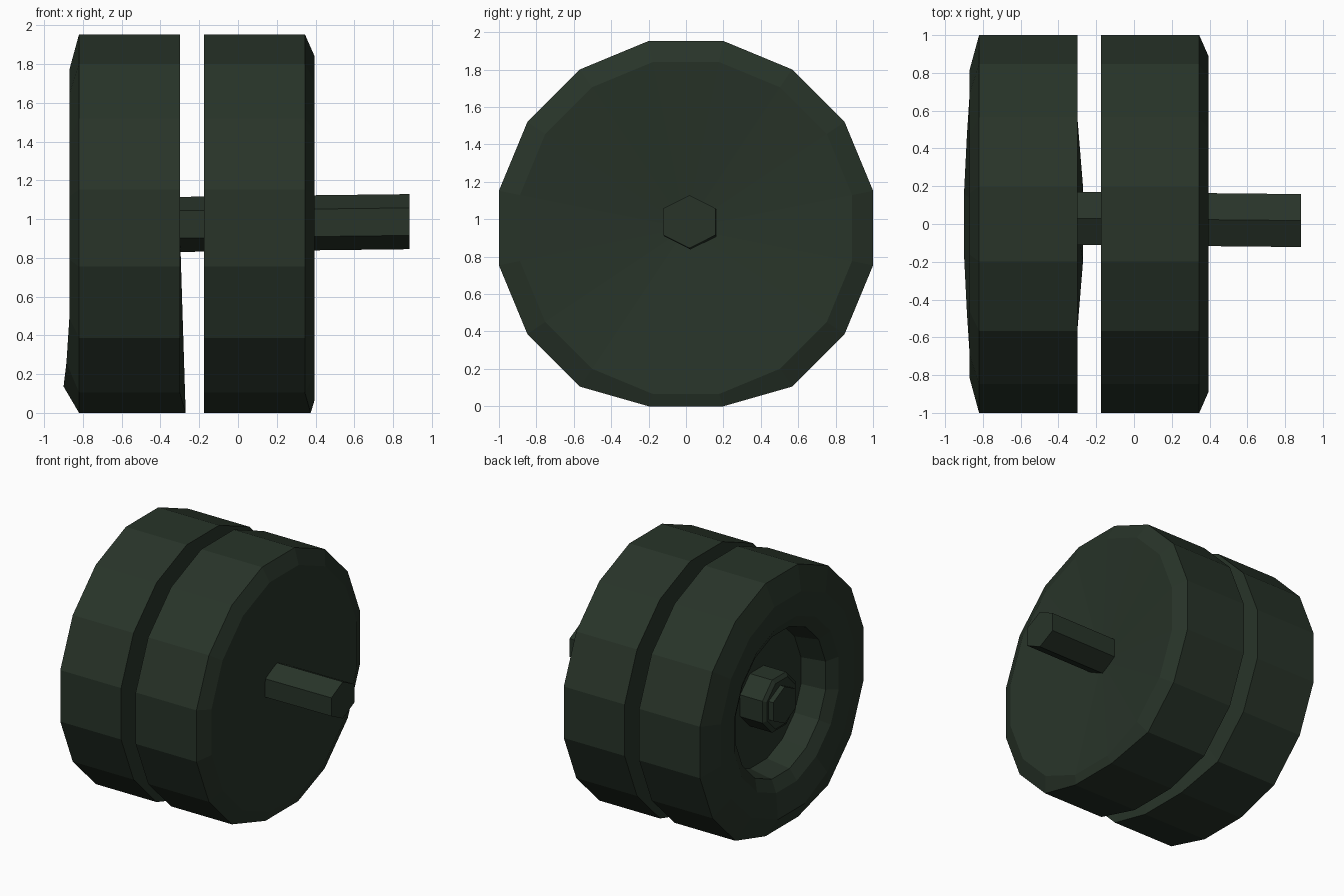
import bpy, bmesh, math

if "Cube" in bpy.data.objects:
    bpy.data.objects.remove(bpy.data.objects["Cube"])

CZ = 0.953      # wheel centre height
SIDES = 16

rubber = bpy.data.materials.new("dark_green")
rubber.diffuse_color = (0.021, 0.034, 0.022, 1)
rubber.use_nodes = True
rubber.node_tree.nodes["Principled BSDF"].inputs["Base Color"].default_value = rubber.diffuse_color


def finish(name, bm):
    bmesh.ops.recalc_face_normals(bm, faces=bm.faces)
    me = bpy.data.meshes.new(name)
    bm.to_mesh(me)
    bm.free()
    me.materials.append(rubber)
    ob = bpy.data.objects.new(name, me)
    bpy.context.collection.objects.link(ob)
    return ob


def lathe(name, profile, sides, centre=(0, CZ), bulge=None, y_scale=1.0, phase=0.5):
    """Spin (x, radius) points around the x axis; radius 0 closes to a point."""
    bm = bmesh.new()
    rings = []
    for i, (x, r) in enumerate(profile):
        cy, cz = centre(x) if callable(centre) else centre
        if r == 0:
            rings.append([bm.verts.new((x, cy, cz))] * sides)
            continue
        ring = []
        for k in range(sides):
            a = 2 * math.pi * (k + phase) / sides
            z = cz + r * math.sin(a)
            dx = bulge(i, math.sin(a)) if bulge else 0
            ring.append(bm.verts.new((x + dx, cy + r * math.cos(a) * y_scale, max(z, 0))))
        rings.append(ring)
    for a, b in zip(rings, rings[1:]):
        for k in range(sides):
            n = (k + 1) % sides
            vs = list(dict.fromkeys((a[k], a[n], b[n], b[k])))
            bm.faces.new(vs)
    return finish(name, bm)


# Outer wheel: tyre, rim lip and recessed dish, sagging at the ground
def outer_bulge(i, s):
    if i == 1:
        return 0.03 if s < -0.9 else 0
    if i == 3:
        return -0.03 if s < -0.9 else -0.015 if s < -0.7 else 0
    return 0


lathe("outer_wheel",
      [(-0.30, 0), (-0.30, 1.02), (-0.82, 1.02), (-0.87, 0.833), (-0.86, 0.65),
       (-0.81, 0.56), (-0.62, 0.53), (-0.62, 0)],
      SIDES, bulge=outer_bulge)

# Inner wheel: tyre with a shallow dished face
lathe("inner_wheel",
      [(-0.175, 0), (-0.175, 1.02), (0.345, 1.02), (0.395, 0.905), (0.30, 0)],
      SIDES, bulge=lambda i, s: 0.03 if i == 2 and s < -0.9 else 0)

# Hub in the recess
lathe("hub", [(-0.60, 0), (-0.60, 0.22), (-0.81, 0.22), (-0.83, 0.19), (-0.83, 0)], 8,
      centre=(0.02, 0.965))


# Hexagonal axle, slightly tilted
def axle_centre(x):
    return 0.027 - 0.01 * x, 0.976 + 0.012 * x


lathe("axle", [(-0.87, 0), (-0.87, 0.142), (0.885, 0.142), (0.885, 0)], 6,
      centre=axle_centre, y_scale=1.14)
